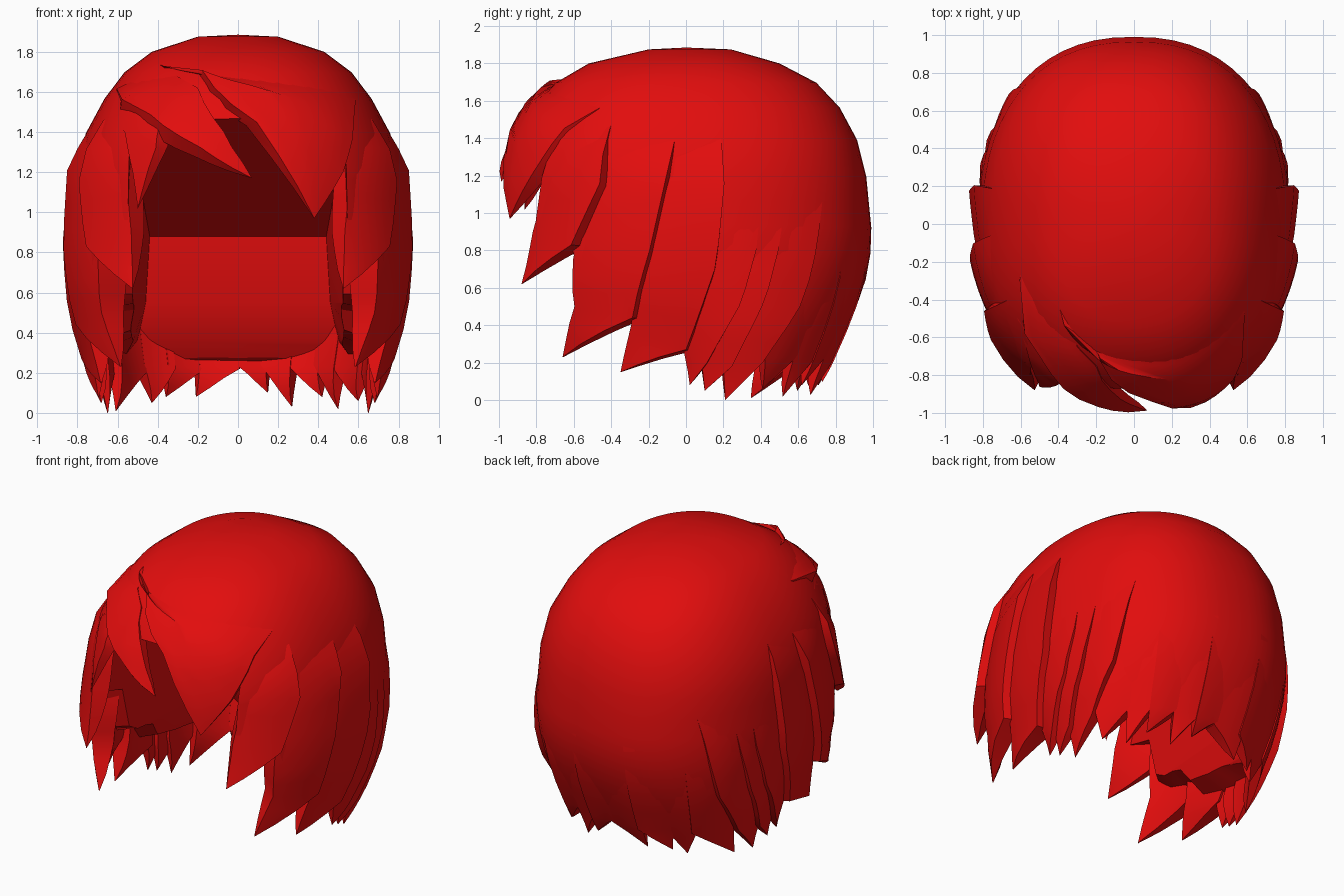
import bpy, bmesh, math, random
from mathutils import Vector

if "Cube" in bpy.data.objects:
    bpy.data.objects.remove(bpy.data.objects["Cube"])

random.seed(4)
N = 2.3  # plan superellipse exponent
red = bpy.data.materials.new("hair red")
red.diffuse_color = (0.76, 0.004, 0.004, 1)
red.use_nodes = True
red.node_tree.nodes["Principled BSDF"].inputs["Base Color"].default_value = red.diffuse_color

# head profile: height, half width, front depth, back depth
PROFILE = [(1.885, .02, .02, .02), (1.875, .2, .2, .24), (1.80, .43, .52, .50),
           (1.70, .57, .70, .70), (1.57, .675, .83, .83), (1.40, .775, .93, .93),
           (1.2, .825, .985, .985), (.85, .85, 1.035, 1.02), (.6, .835, 1.06, .975),
           (.4, .795, 1.02, .89), (.2, .735, .95, .79), (0, .67, .86, .69)]


def dims(z):
    if z >= PROFILE[0][0]:
        return PROFILE[0][1:]
    for p, q in zip(PROFILE, PROFILE[1:]):
        if z >= q[0]:
            k = (z - q[0]) / (p[0] - q[0])
            return [q[i] + (p[i] - q[i]) * k for i in (1, 2, 3)]
    return PROFILE[-1][1:]


def power(v, e):
    return math.copysign(abs(v) ** e, v)


def surf(th, z, off=0):
    """Point on the head at plan angle th (0 = front, 90 = +x)."""
    a, f, b = dims(z)
    c = math.cos(th)
    d = f if c > 0 else b
    p = Vector((a * power(math.sin(th), 2 / N), -d * power(c, 2 / N), z))
    n = Vector((p.x / .87 ** 2, p.y, max(0, z - .85) / 1.04 ** 2))
    return p + n.normalized() * off


def unit(v):
    return power(max(-1, min(1, v)), N / 2)


# convert readings from the side, front and back views to (angle, height)
def S(y, z):
    a, f, b = dims(z)
    return math.acos(unit(-y / (f if y < 0 else b))), z


def F(x, z):
    return math.asin(unit(x / dims(z)[0])), z


def B(x, z):
    return math.pi - F(x, z)[0], z


def finish(bm, name):
    bmesh.ops.remove_doubles(bm, verts=bm.verts, dist=.0004)
    bmesh.ops.recalc_face_normals(bm, faces=bm.faces)
    me = bpy.data.meshes.new(name)
    bm.to_mesh(me)
    bm.free()
    me.materials.append(red)
    ob = bpy.data.objects.new(name, me)
    bpy.context.collection.objects.link(ob)
    return ob


def smooth(ob):
    ob.data.shade_smooth()
    ob.data.set_sharp_from_angle(angle=math.radians(32))


def sample(path, t):
    s = t * (len(path) - 1)
    i = min(int(s), len(path) - 2)
    return [path[i][k] + (path[i + 1][k] - path[i][k]) * (s - i) for k in (0, 1)]


def lock(name, front, rear, o0=-.03, o1=.03, thick=.075, cols=6, flip=1,
         rise=.25, flare=(0, .12)):
    """Pointed slab of hair lying on the head between two edge paths."""
    rows = 3 * (len(front) - 1)
    bm = bmesh.new()
    layers = []
    for inner in (0, 1):
        grid = []
        for r in range(rows + 1):
            t = r / rows
            p, q = sample(front, t), sample(rear, t)
            lift = min(1, t / rise)
            line = []
            for c in range(cols + 1):
                u = c / cols
                off = -.045 * (1 - lift) + (o0 + (o1 - o0) * u) * lift * (1 - t ** 6)
                off -= inner * thick * (1 - .97 * t ** 4)
                w = u + inner * (u * flare[1] - (1 - u) * flare[0])
                v = surf(p[0] + (q[0] - p[0]) * w, p[1] + (q[1] - p[1]) * w, off)
                v.x *= flip
                line.append(bm.verts.new(v))
            grid.append(line)
        layers.append(grid)
        for r in range(rows):
            for c in range(cols):
                bm.faces.new((grid[r][c], grid[r][c + 1], grid[r + 1][c + 1], grid[r + 1][c]))
    # walls joining outer and inner layers
    rim = [(0, c) for c in range(cols)] + [(r, cols) for r in range(rows)]
    rim += [(rows, c) for c in range(cols, 0, -1)] + [(r, 0) for r in range(rows, 0, -1)]
    for p, q in zip(rim, rim[1:] + rim[:1]):
        bm.faces.new([layers[0][p[0]][p[1]], layers[0][q[0]][q[1]],
                      layers[1][q[0]][q[1]], layers[1][p[0]][p[1]]])
    smooth(finish(bm, name))


def hem(th):
    d = abs(math.degrees(th))
    pts = [(0, 1.0), (54, .95), (61, .53), (77, .5), (83, .34), (95, .29), (181, .23)]
    for p, q in zip(pts, pts[1:]):
        if d <= q[0]:
            return p[1] + (q[1] - p[1]) * (d - p[0]) / (q[0] - p[0])


# hair cap: domed solid with a sloping hem
bm = bmesh.new()
SEG, rings = 60, []
for i in range(13):
    ring = []
    for k in range(SEG):
        th = -math.pi + 2 * math.pi * k / SEG
        h = hem(th)
        z = PROFILE[i + 1][0] if i < 6 else 1.2 + (h - 1.2) * (i - 5) / 7
        ring.append(bm.verts.new(surf(th, z, -.022 * max(0, min(1, (1.8 - z) / .5)))))
    rings.append(ring)
top, low = bm.verts.new((0, 0, 1.885)), bm.verts.new((0, 0, .6))
for k in range(SEG):
    n = (k + 1) % SEG
    bm.faces.new((top, rings[0][k], rings[0][n]))
    bm.faces.new((low, rings[-1][n], rings[-1][k]))
    for p, q in zip(rings, rings[1:]):
        bm.faces.new((p[k], q[k], q[n], p[n]))
cap = finish(bm, "hair_cap")

# hollow for the head: back wall, side walls and sloping ceiling, flared at the hem
bm = bmesh.new()
rings = []
for zb, zf, yb, xb, xf in [(-.3, -.3, .95, .8, .78), (.2, .2, .74, .61, .64), (.36, .36, .64, .5, .6),
                           (.55, .55, .58, .46, .58), (.88, 1.6, .56, .44, .57)]:
    rings.append([bm.verts.new(v) for v in
                  ((-xf, -1.2, zf), (xf, -1.2, zf), (xb, yb, zb), (-xb, yb, zb))])
for p, q in zip(rings, rings[1:]):
    for k in range(4):
        n = (k + 1) % 4
        bm.faces.new((p[k], p[n], q[n], q[k]))
bm.faces.new(rings[0])
bm.faces.new(rings[-1])
cutter = finish(bm, "head_cutter")
cutter.hide_render = True
mod = cap.modifiers.new("hollow", "BOOLEAN")
mod.operation, mod.solver, mod.object = "DIFFERENCE", "EXACT", cutter
bpy.context.view_layer.objects.active = cap
bpy.ops.object.modifier_apply(modifier=mod.name)
bpy.data.objects.remove(cutter)
smooth(cap)

# side locks, swept forward, mirrored; each one overlaps the one behind it
SIDES = [
    ([F(.57, 1.62), F(.58, 1.2), S(-.84, .9), S(-.88, .62)],
     [S(-.36, 1.62), S(-.45, 1.15), S(-.6, .83), S(-.88, .62)], .12),
    ([S(-.45, 1.62), S(-.55, 1.1), S(-.62, .75), S(-.61, .5), S(-.66, .23)],
     [S(-.03, 1.55), S(-.1, 1.2), S(-.19, .8), S(-.28, .44), S(-.66, .23)], .19),
    ([S(-.12, 1.68), S(-.2, 1.1), S(-.27, .7), S(-.3, .4), S(-.35, .15)],
     [S(.15, 1.68), S(.2, 1.15), S(.15, .7), S(0, .27), S(-.35, .15)], .17),
    ([S(.08, 1.45), S(.08, 1.0), S(.04, .6), S(-.02, .3), S(.02, .08)],
     [S(.42, 1.3), S(.38, .8), S(.28, .5), S(.11, .2), S(.02, .08)], .1),
    ([S(.25, 1.3), S(.25, .8), S(.15, .5), S(.08, .25), S(.1, .05)],
     [S(.56, 1.3), S(.5, .8), S(.4, .5), S(.24, .18), S(.1, .05)], .1),
    ([S(.35, 1.45), S(.35, .9), S(.28, .5), S(.2, .25), S(.21, 0)],
     [S(.74, 1.45), S(.72, .9), S(.6, .5), S(.4, .2), S(.21, 0)], .1)]
for i, (front, rear, thick) in enumerate(SIDES):
    for side, flip in (("right", 1), ("left", -1)):
        lock(f"side_lock_{side}_{i + 1}", front, rear, thick=thick, flip=flip,
             rise=.25 if i < 3 else .6, flare=(0, .12 if i < 1 else .08))

# back locks: left edge, right edge, tip x and tip height
BACK = [(-.67, -.50, -.61, .01), (-.53, -.37, -.43, .05), (-.41, -.19, -.36, .08),
        (-.22, .01, -.21, .08), (-.01, .16, .15, .1), (.13, .31, .27, .03),
        (.29, .45, .42, .08), (.43, .56, .5, .02), (.54, .67, .6, .06)]
for i, (x0, x1, xt, zt) in enumerate(BACK):
    p, q = B(x0, .25)[0], B(x1, .25)[0]
    h = random.uniform(1.1, 1.45)
    tip = B(xt, zt)
    o = (.0, -.018) if i % 2 else (-.018, .008)
    lock(f"back_lock_{i + 1}", [(p, h), (p, .65), (p, .24), tip],
         [(q, h), (q, .65), (q, .22), tip], o[0], o[1], .1, 4, rise=.7, flare=(0, 0))

# fringe: small left lock, middle lock and the wide swept lock
lock("fringe_small", [F(-.6, 1.66), F(-.57, 1.4), F(-.53, 1.2), F(-.5, 1.02)],
     [F(-.42, 1.7), F(-.38, 1.48), F(-.41, 1.32), F(-.5, 1.02)], -.01, .0, flare=(0, .25))
lock("fringe_middle", [F(-.58, 1.69), F(-.42, 1.47), F(-.18, 1.31), F(.07, 1.17)],
     [F(-.36, 1.79), F(-.2, 1.62), F(-.07, 1.4), F(.07, 1.17)], .035, .0,
     rise=.2, flare=(.3, 0))
lock("fringe_wide", [F(-.47, 1.8), F(-.17, 1.68), F(.09, 1.43), F(.38, .97)],
     [F(.44, 1.79), F(.57, 1.45), F(.52, 1.2), F(.38, .97)], .04, .01, .09, 14,
     rise=.33, flare=(.09, .04))
